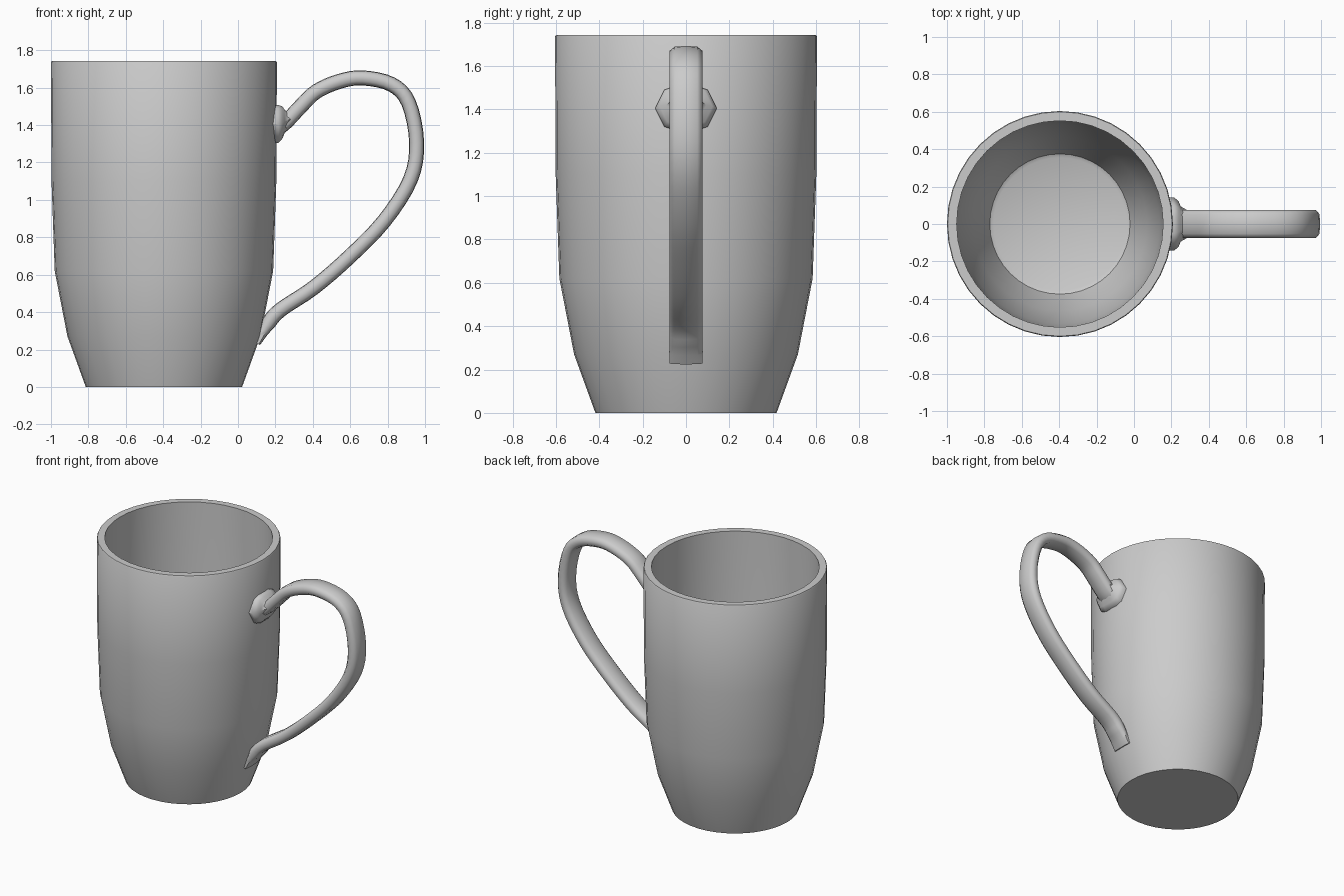
import bpy, bmesh, math
from mathutils import Vector

if "Cube" in bpy.data.objects:
    bpy.data.objects.remove(bpy.data.objects["Cube"])

CX = -0.396


def loft(name, rings, angle, caps=True):
    """Skin a list of closed rings of points, smooth shaded by angle."""
    bm = bmesh.new()
    loops = [[bm.verts.new(p) for p in ring] for ring in rings]
    n = len(loops[0])
    for a, b in zip(loops, loops[1:]):
        for i in range(n):
            j = (i + 1) % n
            bm.faces.new((a[i], a[j], b[j], b[i]))
    if caps:
        bm.faces.new(loops[0][::-1])
        bm.faces.new(loops[-1])
    bmesh.ops.recalc_face_normals(bm, faces=bm.faces)
    mesh = bpy.data.meshes.new(name)
    bm.to_mesh(mesh)
    bm.free()
    ob = bpy.data.objects.new(name, mesh)
    bpy.context.collection.objects.link(ob)
    bpy.ops.object.select_all(action='DESELECT')
    ob.select_set(True)
    bpy.context.view_layer.objects.active = ob
    bpy.ops.object.shade_smooth_by_angle(angle=math.radians(angle))
    return ob


def catmull(p, steps):
    """Smooth path through the given points."""
    p = [2 * p[0] - p[1]] + p + [2 * p[-1] - p[-2]]
    out = []
    for a, b, c, d in zip(p, p[1:], p[2:], p[3:]):
        for s in range(steps):
            t = s / steps
            out.append(0.5 * (2 * b + (c - a) * t + (2 * a - 5 * b + 4 * c - d) * t * t
                              + (3 * b - a - 3 * c + d) * t ** 3))
    return out + [p[-2]]


# Cup: outer wall, rim, inner wall and floor as one turned profile (radius, z)
SIDES = 40
profile = [(0.418, 0), (0.516, 0.27), (0.584, 0.62), (0.601, 1.1), (0.604, 1.735),
           (0.60, 1.742), (0.552, 1.742), (0.549, 1.1), (0.533, 0.63),
           (0.466, 0.29), (0.375, 0.06), (0.355, 0.05)]
rings = [[(CX + r * math.cos(math.tau * i / SIDES), r * math.sin(math.tau * i / SIDES), z)
          for i in range(SIDES)] for r, z in profile]
loft("cup", rings, 40)

# Handle: rounded flat strip swept along a curve in the xz plane
path = [(0.20, 1.375), (0.254, 1.414), (0.34, 1.505), (0.42, 1.58), (0.543, 1.634),
        (0.666, 1.652), (0.82, 1.618), (0.912, 1.52), (0.955, 1.307), (0.922, 1.109),
        (0.783, 0.889), (0.596, 0.696), (0.404, 0.53), (0.222, 0.408),
        (0.15, 0.32), (0.105, 0.23)]
section = [(0.075, -0.018), (0.075, 0.018), (0.052, 0.037), (0, 0.04), (-0.052, 0.037),
           (-0.075, 0.018), (-0.075, -0.018), (-0.052, -0.037), (0, -0.04), (0.052, -0.037)]
pts = catmull([Vector((x, 0, z)) for x, z in path], 4)
rings = []
for i, p in enumerate(pts):
    t = (pts[min(i + 1, len(pts) - 1)] - pts[max(i - 1, 0)]).normalized()
    side = Vector((-t.z, 0, t.x))
    k = min(1, 0.35 + (len(pts) - 1 - i) / 8)   # thins out at the lower end
    rings.append([p + Vector((0, y, 0)) + side * (h * k) for y, h in section])
loft("handle", rings, 60)

# Mount: faceted boss where the handle meets the cup
outline = [(0.142, 0), (0.10, 0.085), (0.05, 0.102), (-0.05, 0.102), (-0.10, 0.085),
           (-0.142, 0), (-0.10, -0.085), (-0.05, -0.102), (0.05, -0.102), (0.10, -0.085)]
steps = [(0.17, 1, 1), (0.215, 1, 1), (0.238, 0.86, 0.84), (0.25, 0.66, 0.6), (0.28, 0.54, 0.32)]
rings = [[(x, y * sy, 1.405 + z * sz + (x - 0.215) * 0.4 * (x > 0.23)) for y, z in outline]
         for x, sy, sz in steps]
loft("handle_mount", rings, 50)
